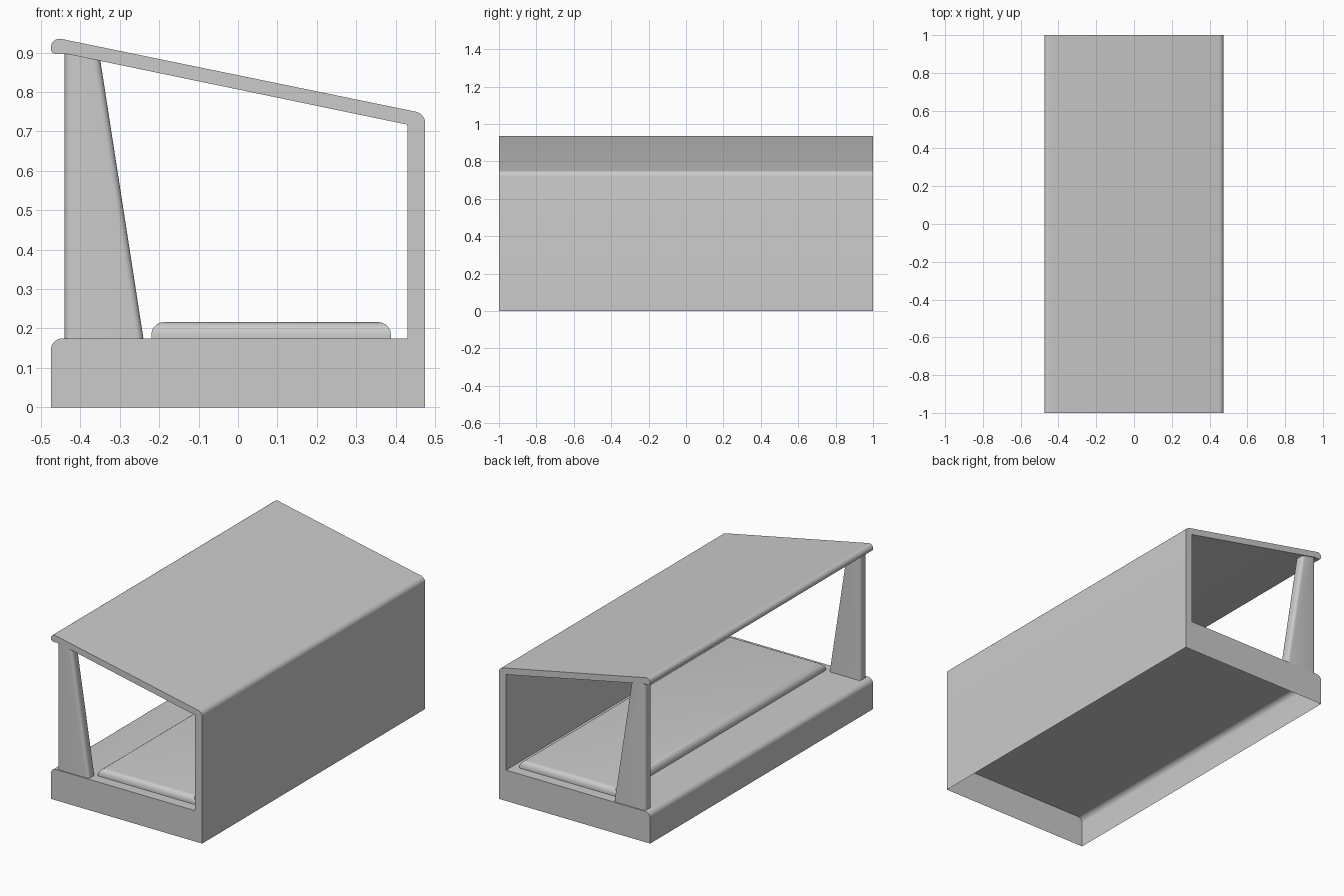
import bpy, bmesh
from math import tan
from mathutils import Vector

if "Cube" in bpy.data.objects:
    bpy.data.objects.remove(bpy.data.objects["Cube"])


def finish(bm, name):
    bmesh.ops.recalc_face_normals(bm, faces=bm.faces[:])
    me = bpy.data.meshes.new(name)
    bm.to_mesh(me)
    bm.free()
    ob = bpy.data.objects.new(name, me)
    bpy.context.collection.objects.link(ob)
    bpy.ops.object.select_all(action='DESELECT')
    ob.select_set(True)
    bpy.context.view_layer.objects.active = ob
    bpy.ops.object.shade_smooth_by_angle()
    return ob


def fillet(corners, steps=6):
    """Round each (x, z, radius) corner of a closed outline."""
    out = []
    n = len(corners)
    for i, (x, z, r) in enumerate(corners):
        p = Vector((x, z))
        if r == 0:
            out.append(p)
            continue
        a = (Vector(corners[i - 1][:2]) - p).normalized()
        b = (Vector(corners[(i + 1) % n][:2]) - p).normalized()
        half = a.angle(b) / 2
        t = r / tan(half)
        s, e = p + a * t, p + b * t
        centre = p + (a + b).normalized() * (t * t + r * r) ** 0.5
        for k in range(steps + 1):
            d = (s - centre).lerp(e - centre, k / steps)
            out.append(centre + d.normalized() * r)
    return out


def delete_caps(bm, top=False):
    """Remove the bottom (and optionally top) faces that are hidden or open."""
    bm.normal_update()
    gone = [f for f in bm.faces if f.normal.z < -0.99 and f.calc_center_median().z < 0.2
            or top and f.normal.z > 0.9]
    bmesh.ops.delete(bm, geom=gone, context='FACES')


# Shell: base, back wall and sloping roof as one extruded outline, open underneath
outline = fillet([(-.475, 0, 0), (.475, 0, 0), (.475, .745, .03), (-.475, .94, .022),
                  (-.475, .896, .014), (-.432, .896, 0), (.43, .717, 0),
                  (.43, .175, 0), (-.475, .175, .03)])
bm = bmesh.new()
face = bm.faces.new([bm.verts.new((p.x, -1, p.y)) for p in outline])
ext = bmesh.ops.extrude_face_region(bm, geom=[face], use_keep_orig=True)
bmesh.ops.translate(bm, vec=(0, 2, 0),
                    verts=[v for v in ext['geom'] if isinstance(v, bmesh.types.BMVert)])
bottom = [f for f in bm.faces if all(abs(v.co.z) < 1e-5 for v in f.verts)]
bmesh.ops.delete(bm, geom=bottom, context='FACES')
finish(bm, "shelter_shell")

# Tapered corner posts, mirrored to both ends
bm = bmesh.new()
bmesh.ops.create_cube(bm, size=1)
for v in bm.verts:
    top, back = v.co.z > 0, v.co.x > 0
    v.co.x = (-.35 if top else -.24) if back else -.44
    v.co.z = (.885 if back else .905) if top else .175
    v.co.y = -.935 if v.co.y > 0 else -.995
uprights = [e for e in bm.edges if abs(e.verts[0].co.z - e.verts[1].co.z) > .5]
bmesh.ops.bevel(bm, geom=uprights, offset=.018, segments=5, profile=.5, affect='EDGES')
delete_caps(bm, top=True)
posts = finish(bm, "end_posts")
mirror = posts.modifiers.new("Mirror", 'MIRROR')
mirror.use_axis = (False, True, False)

# Raised floor pad with rounded upper edges
bm = bmesh.new()
bmesh.ops.create_cube(bm, size=1)
for v in bm.verts:
    v.co.x = .388 if v.co.x > 0 else -.22
    v.co.y = .94 if v.co.y > 0 else -.94
    v.co.z = .216 if v.co.z > 0 else .175
rim = [e for e in bm.edges if all(v.co.z > .2 for v in e.verts)]
bmesh.ops.bevel(bm, geom=rim, offset=.032, segments=5, profile=.5, affect='EDGES')
delete_caps(bm)
finish(bm, "floor_pad")
